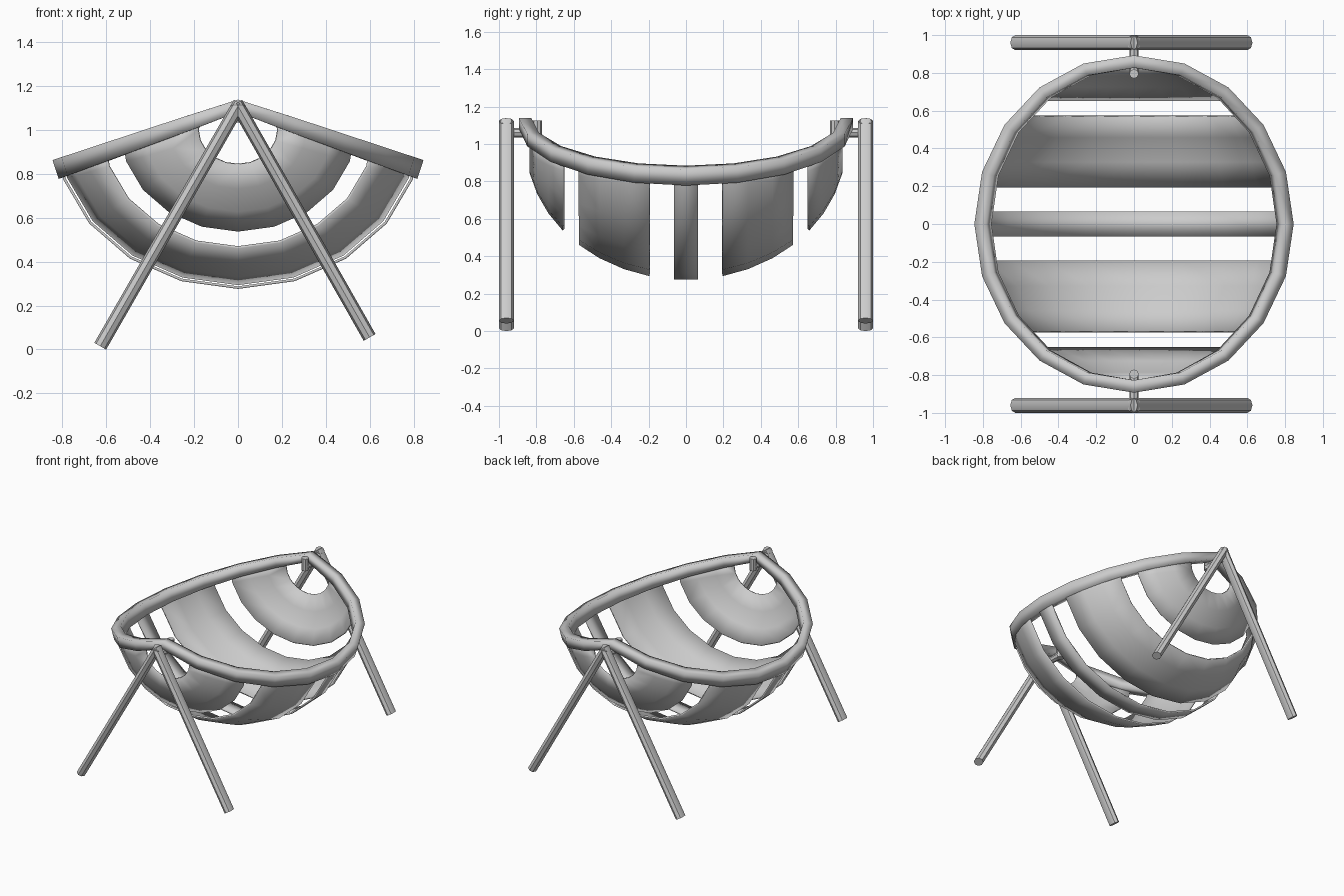
import bpy, bmesh
from math import sin, cos, pi, sqrt, radians
from mathutils import Vector

if "Cube" in bpy.data.objects:
    bpy.data.objects.remove(bpy.data.objects["Cube"])


def finish(name, bm, angle=40):
    bmesh.ops.recalc_face_normals(bm, faces=bm.faces[:])
    me = bpy.data.meshes.new(name)
    bm.to_mesh(me)
    bm.free()
    for p in me.polygons:
        p.use_smooth = True
    me.set_sharp_from_angle(angle=radians(angle))
    ob = bpy.data.objects.new(name, me)
    bpy.context.collection.objects.link(ob)
    return ob


def bridge(bm, a, b):
    n = len(a)
    for i in range(n):
        j = (i + 1) % n
        bm.faces.new((a[i], a[j], b[j], b[i]))


def rod(name, p0, p1, ru, rv, n=8):
    """Straight bar with an oval section between two points."""
    p0, p1 = Vector(p0), Vector(p1)
    d = (p1 - p0).normalized()
    v = Vector((1, 0, 0)) if abs(d.y) > 0.9 else Vector((0, 1, 0))
    u = d.cross(v).normalized()
    bm = bmesh.new()
    ends = [[bm.verts.new(p + u * ru * cos(2 * pi * i / n) + v * rv * sin(2 * pi * i / n))
             for i in range(n)] for p in (p0, p1)]
    bridge(bm, *ends)
    bm.faces.new(ends[0])
    bm.faces.new(ends[1])
    return finish(name, bm)


# Folded oval rim: thicker at the sides, thinner at the two peaks
bm = bmesh.new()
rings = []
for k in range(20):
    t = 2 * pi * k / 20
    s = sin(t) if abs(sin(t)) > 1e-6 else 0.0
    sg = (s > 0) - (s < 0)
    h = 0.03 + 0.015 * abs(s)
    w = 0.033
    c = Vector((0.80 * s, 0.86 * cos(t), 1.142 - 0.33 * abs(0.80 * s) - 1.05 * h))
    up = Vector((0.31 * sg, 0, 0.95))
    out = Vector((0.95 * s, cos(t), -0.31 * abs(s)))
    rings.append([bm.verts.new(c + up * a * h + out * b * w)
                  for a, b in ((1, -1), (1, 1), (-1, 1), (-1, -1))])
for k in range(20):
    bridge(bm, rings[k], rings[(k + 1) % 20])
finish("rim", bm, 100)


# Bowl slats: slices of an oval bowl trimmed along the folded rim
def slat(name, ys):
    bm = bmesh.new()
    rows = []
    for y in ys:
        s = sqrt(1 - (y / 0.85) ** 2)
        rows.append([bm.verts.new((0.835 * s * sin(a), y, 1.0 - 0.72 * s * cos(a)))
                     for a in [radians(18 * i) for i in range(-8, 9)]])
    for r0, r1 in zip(rows, rows[1:]):
        for i in range(16):
            bm.faces.new((r0[i], r0[i + 1], r1[i + 1], r1[i]))
    for sx in (1, -1):
        bmesh.ops.bisect_plane(bm, geom=bm.verts[:] + bm.edges[:] + bm.faces[:],
                               plane_co=(0, 0, 1.09), plane_no=(0.33 * sx, 0, 1),
                               clear_outer=True)
    ob = finish(name, bm, 30)
    m = ob.modifiers.new("thickness", 'SOLIDIFY')
    m.thickness = 0.012
    m.offset = 0


slat("middle_slat", [-0.065, 0.065])
for side, sy in (("front", -1), ("back", 1)):
    slat(side + "_wide_slat", [sy * y for y in (0.195, 0.33, 0.46, 0.57)])
    slat(side + "_end_slat", [sy * y for y in (0.655, 0.73, 0.79, 0.83)])

    # A-frame legs
    y = sy * 0.96
    rod(side + "_left_leg", (-0.628, y, 0.015), (0.008, y, 1.123), 0.031, 0.04)
    rod(side + "_right_leg", (0.60, y, 0.055), (-0.008, y, 1.123), 0.031, 0.04)

    # Pivot pin and its upright peg
    rod(side + "_pivot_pin", (0, sy * 0.79, 1.06), (0, sy * 0.95, 1.06), 0.025, 0.025)
    rod(side + "_pivot_peg", (0, sy * 0.795, 1.035), (0, sy * 0.795, 1.125), 0.025, 0.025)
